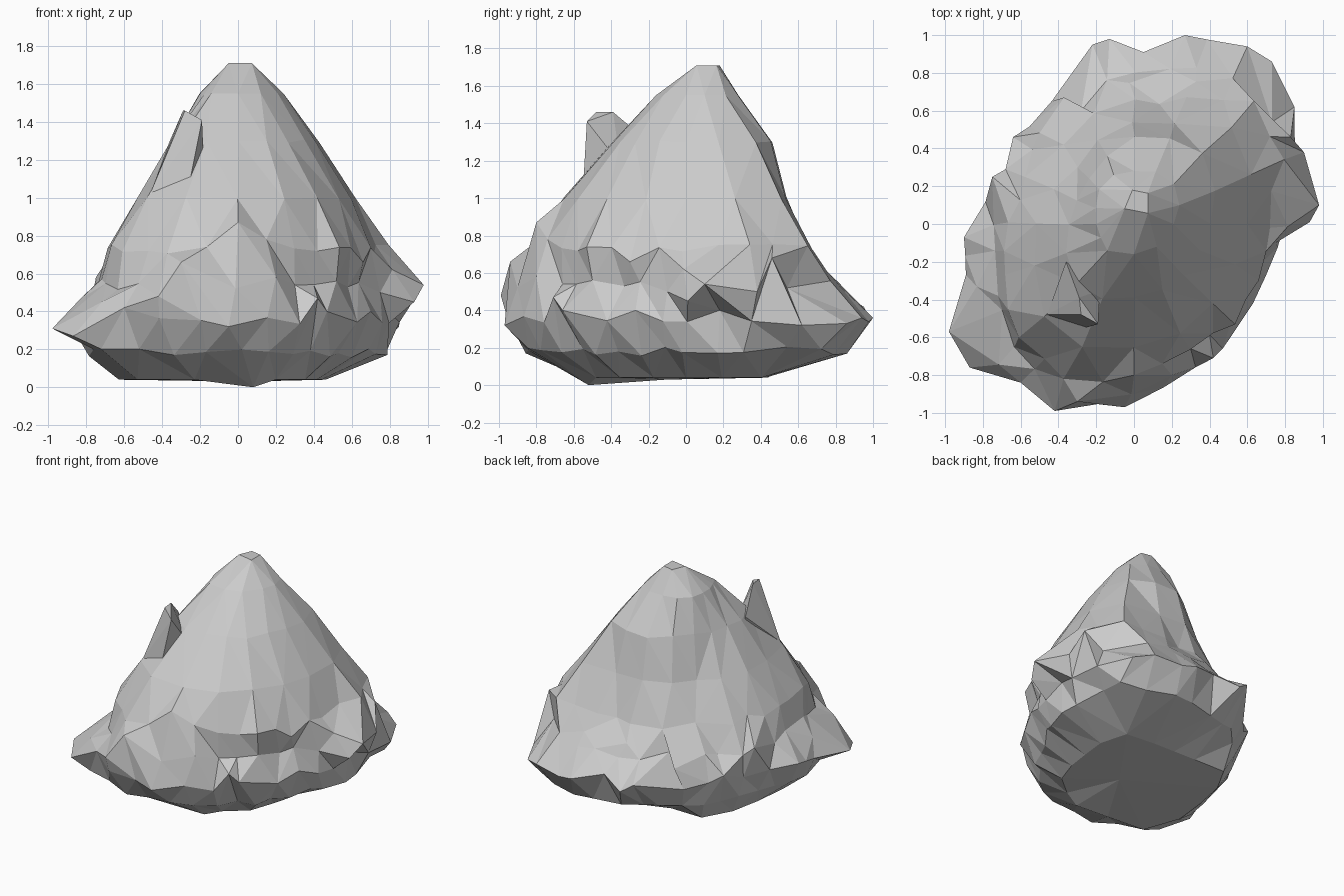
import bpy, bmesh, math, random
from mathutils import Vector

cube = bpy.data.objects.get("Cube")
if cube:
    bpy.data.objects.remove(cube, do_unlink=True)
random.seed(4)

# One stone colour for every part
stone = bpy.data.materials.new("light_grey_stone")
stone.use_nodes = True
stone.diffuse_color = (0.6, 0.6, 0.6, 1)
shader = stone.node_tree.nodes["Principled BSDF"]
shader.inputs["Base Color"].default_value = stone.diffuse_color
shader.inputs["Roughness"].default_value = 0.9


def finish(name, bm):
    """Turn a bmesh into a flat-shaded stone object."""
    bmesh.ops.recalc_face_normals(bm, faces=bm.faces)
    mesh = bpy.data.meshes.new(name)
    bm.to_mesh(mesh)
    bm.free()
    mesh.materials.append(stone)
    obj = bpy.data.objects.new(name, mesh)
    bpy.context.collection.objects.link(obj)
    return obj


def hull(name, points):
    """Make an angular chunk of stone wrapped around a few corner points."""
    bm = bmesh.new()
    for p in points:
        bm.verts.new(p)
    bmesh.ops.convex_hull(bm, input=bm.verts)
    return finish(name, bm)


def add_ring(bm, count, radius_at, centre, height):
    """Add one loop of vertices round the rock."""
    ring = []
    for i in range(count):
        angle = math.tau * i / count
        r = radius_at(i)
        ring.append(bm.verts.new((centre[0] + r * math.cos(angle),
                                  centre[1] + r * math.sin(angle), height)))
    return ring


def pull_corners(bm, corners):
    """Move the nearest free vertex of the rock onto each corner point."""
    free = set(bm.verts)
    for corner in corners:
        target = Vector(corner) / 100
        nearest = min(free, key=lambda v: ((v.co - target).length, v.index))
        nearest.co = target
        free.remove(nearest)


# Main rock: height in hundredths, then radii round the axis, counterclockwise from +x
sections = {
    4: (44, 50, 57, 46, 43, 47, 62, 60, 60, 68, 75, 60, 55, 52, 50, 45),
    18: (74, 86, 100, 93, 82, 76, 72, 70, 75, 86, 102, 93, 85, 72, 68, 66),
    35: (82, 92, 108, 105, 92, 83, 75, 73, 86, 98, 112, 106, 95, 81, 76, 74),
    54: (90, 94, 103, 92, 82, 74, 68, 69, 73, 78, 92, 100, 92, 74, 70, 68),
    73: (72, 84, 91, 71, 65, 61, 56, 60, 69, 72, 88, 91, 86, 74, 73, 70),
    100: (60, 68, 72, 57, 53, 48, 43, 46, 51, 57, 68, 70, 66, 62, 59, 57),
    130: (41, 46, 52, 48, 46, 39, 33, 33, 35, 38, 44, 43, 38, 37, 38, 39),
    155: (21, 26, 30, 30, 28, 28, 26, 22, 20, 19, 20, 18, 16, 16, 17, 18),
}
SIDES = 16
bm = bmesh.new()
rings = [add_ring(bm, SIDES, lambda i: radii[i] / 100, (0, 0), height / 100)
         for height, radii in sections.items()]
# Small blunt summit, set towards the back
summit = add_ring(bm, SIDES, lambda i: 0.075, (0.02, 0.11), 1.71)
rings.append(summit)
for lower, upper in zip(rings, rings[1:]):
    for i in range(SIDES):
        j = (i + 1) % SIDES
        bm.faces.new((lower[i], lower[j], upper[j], upper[i]))
for ring, tip in ((rings[0], (0.05, -0.1, 0.03)), (summit, (0.02, 0.1, 1.72))):
    centre = bm.verts.new(tip)
    for i in range(SIDES):
        bm.faces.new((ring[i], ring[(i + 1) % SIDES], centre))
bmesh.ops.remove_doubles(bm, verts=[v for v in bm.verts if v.co.z > 1.5], dist=0.07)
bmesh.ops.recalc_face_normals(bm, faces=bm.faces)

# Break the long edges of the craggy lower half and roughen them
crags = [e for e in bm.edges if e.calc_length() > 0.25
         and all(0.1 < v.co.z < 0.8 for v in e.verts)]
bmesh.ops.subdivide_edges(bm, edges=crags, cuts=1)
bmesh.ops.triangulate(bm, faces=bm.faces)
for v in bm.verts:
    if 0.1 < v.co.z < 1.5:
        rough = 0.025 if v.co.z < 0.8 else 0.01
        v.co += Vector([random.uniform(-rough, rough) for _ in range(3)])
bm.verts.index_update()

# Spurs and notches of the foot, counterclockwise from +x, in hundredths
pull_corners(bm, [
    (98, 10, 54), (93, 1, 45), (90, 38, 50), (80, 18, 40), (83, 46, 68),
    (73, 54, 52), (85, 62, 32), (73, 86, 33), (60, 94, 36), (27, 100, 36)])
pull_corners(bm, [
    (5, 91, 42), (-13, 98, 36), (-22, 95, 42), (-37, 67, 48), (-28, 60, 56),
    (-64, 46, 42), (-68, 29, 52), (-75, 25, 58), (-90, -7, 38)])
pull_corners(bm, [
    (-89, -27, 34), (-98, -57, 31), (-87, -76, 27), (-60, -84, 42), (-72, -38, 57),
    (-42, -99, 48), (-30, -94, 66), (-5, -97, 32), (0, -80, 87), (8, -52, 0)])
pull_corners(bm, [
    (15, -74, 78), (20, -80, 58), (30, -66, 54), (42, -71, 47), (47, -66, 40),
    (58, -33, 53), (70, -27, 40), (66, -30, 66), (75, -10, 50)])
finish("main_rock", bm)

# Upright splinter rooted in the front of the slope
hull("front_splinter", [
    (-0.28, -0.48, 1.46), (-0.29, -0.39, 1.46), (-0.19, -0.53, 1.41),
    (-0.36, -0.2, 1.3), (-0.46, -0.48, 1.03), (-0.26, -0.55, 1.06),
    (-0.18, -0.35, 1.18), (-0.3, -0.25, 1.1)])
